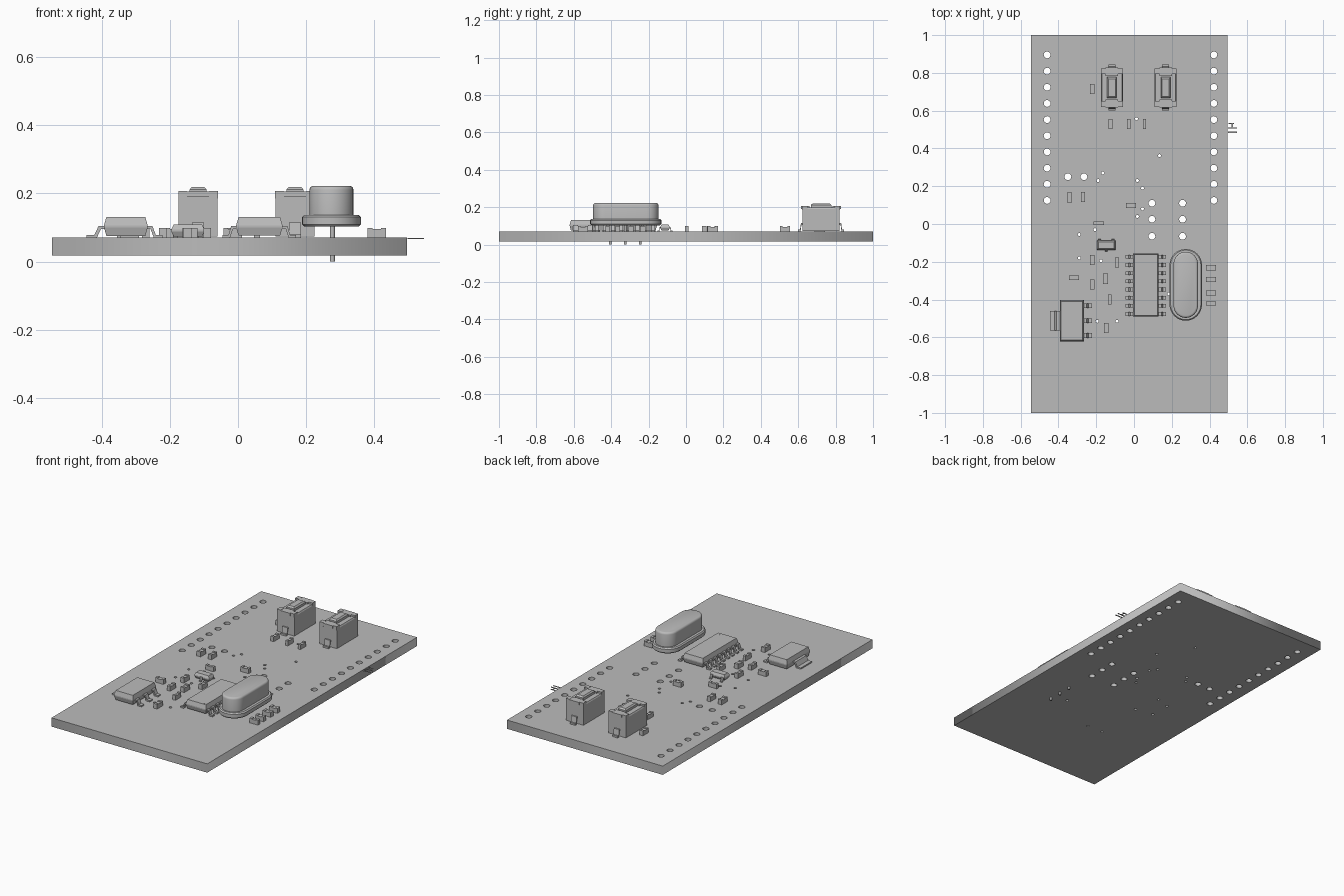
import bpy, bmesh
from math import sin, cos, pi, radians

cube = bpy.data.objects.get("Cube")
if cube:
    bpy.data.objects.remove(cube, do_unlink=True)

grey = bpy.data.materials.new("plain grey")
grey.use_nodes = True
grey.diffuse_color = (0.5, 0.5, 0.5, 1)
grey.node_tree.nodes["Principled BSDF"].inputs["Base Color"].default_value = (0.5, 0.5, 0.5, 1)

BOTTOM, TOP = 0.017, 0.07


def finish(name, bm, smooth=False):
    bmesh.ops.recalc_face_normals(bm, faces=bm.faces)
    mesh = bpy.data.meshes.new(name)
    bm.to_mesh(mesh)
    bm.free()
    mesh.materials.append(grey)
    ob = bpy.data.objects.new(name, mesh)
    bpy.context.collection.objects.link(ob)
    if smooth:
        bpy.ops.object.select_all(action='DESELECT')
        ob.select_set(True)
        bpy.context.view_layer.objects.active = ob
        bpy.ops.object.shade_smooth_by_angle(angle=radians(35))
    return ob


def rect(cx, cy, w, d):
    return [(cx + sx * w / 2, cy + sy * d / 2) for sx, sy in ((-1, -1), (1, -1), (1, 1), (-1, 1))]


def circle(cx, cy, r, n=16):
    return [(cx + r * cos(2 * pi * i / n), cy + r * sin(2 * pi * i / n)) for i in range(n)]


def stadium(cx, cy, w, d, n=16):
    r, pts = w / 2, []
    for side, start in ((1, 0), (-1, pi)):
        for i in range(n + 1):
            a = start + pi * i / n
            pts.append((cx + r * cos(a), cy + side * (d / 2 - r) + r * sin(a)))
    return pts


def loft(bm, *levels):
    """Closed solid through (height, outline) levels."""
    rings = [[bm.verts.new((x, y, z)) for x, y in outline] for z, outline in levels]
    for low, high in zip(rings, rings[1:]):
        for i in range(len(low)):
            j = (i + 1) % len(low)
            bm.faces.new((low[i], low[j], high[j], high[i]))
    bm.faces.new(rings[0][::-1])
    bm.faces.new(rings[-1])


def box(bm, cx, cy, w, d, z0, z1):
    loft(bm, (z0, rect(cx, cy, w, d)), (z1, rect(cx, cy, w, d)))


def gull_leg(bm, x, y, dx, dy, run, width, height=0.034, t=0.008):
    """Bent lead leaving (x, y) in direction (dx, dy) and landing on the board."""
    outline = [(0, height), (run * .4, height), (run * .6, t), (run, t),
               (run, 0), (run * .48, 0), (run * .28, height - t), (0, height - t)]
    sides = [[bm.verts.new((x + dx * u - dy * s, y + dy * u + dx * s, TOP + z)) for u, z in outline]
             for s in (-width / 2, width / 2)]
    a, b = sides
    for i in range(8):
        j = (i + 1) % 8
        bm.faces.new((a[i], a[j], b[j], b[i]))
    bm.faces.new(a)
    bm.faces.new(b[::-1])


def package(bm, cx, cy, w, d, z0, z1):
    """Moulded body, widest at mid height."""
    m, taper = (z0 + z1) / 2, 0.014
    small = rect(cx, cy, w - taper, d - taper)
    wide = rect(cx, cy, w, d)
    loft(bm, (z0, small), (m - .003, wide), (m + .003, wide), (z1, small))


# Board with drilled holes, as a filled flat curve given thickness
holes = [(x, 0.895 - i * 0.0856, 0.018) for x in (-0.46, 0.423) for i in range(10)]
holes += [(x, y, 0.018) for x in (0.095, 0.257) for y in (0.11, 0.025, -0.065)]
holes += [(x, 0.25, 0.018) for x in (-0.35, -0.265)]
vias = [(.013, .557), (.135, .362), (-.165, .27), (-.19, .23), (.018, .23), (.045, .19),
        (.045, .08), (.018, .04), (-.207, -.03), (-.29, -.055), (-.29, -.18), (-.175, -.195),
        (-.195, -.515), (-.09, -.515), (.185, -.37)]
holes += [(x, y, 0.008) for x, y in vias]
curve = bpy.data.curves.new("board_outline", 'CURVE')
curve.dimensions = '2D'
curve.fill_mode = 'BOTH'
curve.extrude = (TOP - BOTTOM) / 2
for outline in [rect(-0.025, 0, 1.04, 2)] + [circle(*h) for h in holes]:
    spline = curve.splines.new('POLY')
    spline.points.add(len(outline) - 1)
    for p, (x, y) in zip(spline.points, outline):
        p.co = (x, y, 0, 1)
    spline.use_cyclic_u = True
curve.materials.append(grey)
board = bpy.data.objects.new("board", curve)
board.location.z = (TOP + BOTTOM) / 2
bpy.context.collection.objects.link(board)
bpy.ops.object.select_all(action='DESELECT')
board.select_set(True)
bpy.context.view_layer.objects.active = board
bpy.ops.object.convert(target='MESH')

# Crystal can with flange, rounded top and three pins
bm = bmesh.new()
cx, cy = 0.274, -0.322
loft(bm, (0.103, stadium(cx, cy, .160, .368)), (0.109, stadium(cx, cy, .172, .38)),
     (0.130, stadium(cx, cy, .172, .38)), (0.137, stadium(cx, cy, .160, .368)))
rounding = [(0.21 + .012 * sin(a), .129 - .024 * (1 - cos(a))) for a in (0, pi / 6, pi / 3, pi / 2)]
loft(bm, (0.135, stadium(cx, cy, .129, .35)),
     *[(z, stadium(cx, cy, w, w + .221)) for z, w in rounding])
for y in (-0.405, -0.325, -0.245):
    loft(bm, (0, circle(0.277, y, .007)), (0.106, circle(0.277, y, .007)))
finish("crystal_can", bm, True)

# Sixteen-lead chip
bm = bmesh.new()
package(bm, 0.0625, -0.323, 0.136, 0.335, 0.076, 0.13)
for i in range(8):
    y = -0.174 - i * 0.0432
    gull_leg(bm, -0.003, y, -1, 0, 0.042, 0.019)
    gull_leg(bm, 0.128, y, 1, 0, 0.042, 0.019)
loft(bm, (.129, circle(.105, -.472, .008)), (.1305, circle(.105, -.472, .008)))
finish("main_chip", bm)

# Regulator with wide tab and three legs
bm = bmesh.new()
package(bm, -0.329, -0.512, 0.128, 0.22, 0.075, 0.131)
gull_leg(bm, -0.385, -0.512, -1, 0, 0.06, 0.105)
for y in (-0.433, -0.512, -0.59):
    gull_leg(bm, -0.27, y, 1, 0, 0.048, 0.026)
finish("regulator", bm)

# Small transistor
bm = bmesh.new()
package(bm, -0.147, -0.112, 0.098, 0.05, 0.074, 0.108)
for x in (-0.183, -0.111):
    gull_leg(bm, x, -0.09, 0, 1, 0.018, 0.014, 0.024, 0.005)
gull_leg(bm, -0.147, -0.134, 0, -1, 0.018, 0.014, 0.024, 0.005)
finish("transistor", bm)

# Push buttons
for name, x in (("left_button", 0.167), ("right_button", -0.117)):
    bm = bmesh.new()
    y = 0.722
    loft(bm, (0.073, rect(x, y, .115, .2)), (0.19, rect(x, y, .115, .2)),
         (0.197, rect(x, y, .107, .192)))
    loft(bm, (0.195, rect(x, y, .05, .11)), (0.211, rect(x, y, .05, .11)),
         (0.219, rect(x, y, .036, .092)))
    for s in (-1, 1):
        # clamps over each end, with corner posts, and a bent foot below
        box(bm, x, y + s * .084, .066, .044, .19, .206)
        for sx in (-1, 1):
            box(bm, x + sx * .045, y + s * .087, .026, .03, .185, .207)
        gull_leg(bm, x, y + s * .098, 0, s, .024, .036, .045, .01)
    finish(name, bm)

# Two-terminal chip parts: upright ones run along y, flat ones along x
upright = [(-.22, .715, .024), (-.124, .53, .02), (-.028, .53, .017), (.056, .53, .017),
           (-.342, .14, .026), (-.27, .143, .022), (-.221, -.19, .022), (-.09, -.204, .022),
           (-.221, -.32, .022), (-.15, -.29, .026), (-.128, -.4, .018), (-.148, -.55, .024)]
flat = [(-.187, .004, .017), (-.016, .098, .025), (-.318, -.284, .024), (.407, -.231, .028),
        (.407, -.294, .028), (.407, -.365, .026), (.407, -.42, .022)]
for kind, parts in (("upright", upright), ("flat", flat)):
    for i, (x, y, w) in enumerate(parts):
        bm = bmesh.new()
        for off, length, top in ((0, .032, .095), (-.02, .014, .099), (.02, .014, .099)):
            if kind == "upright":
                box(bm, x, y + off, w, length, TOP, top)
            else:
                box(bm, x + off, y, length, w, TOP, top)
        finish(f"{kind}_chip_part_{i + 1}", bm)

# Thin printed strips overhanging the board edges
bm = bmesh.new()
for y, x0, x1 in ((.532, .50, .53), (.508, .497, .545), (.486, .497, .545)):
    box(bm, (x0 + x1) / 2, y, x1 - x0, .006, .066, .069)
box(bm, .52, .52, .006, .03, .066, .069)
finish("edge_strips", bm)
